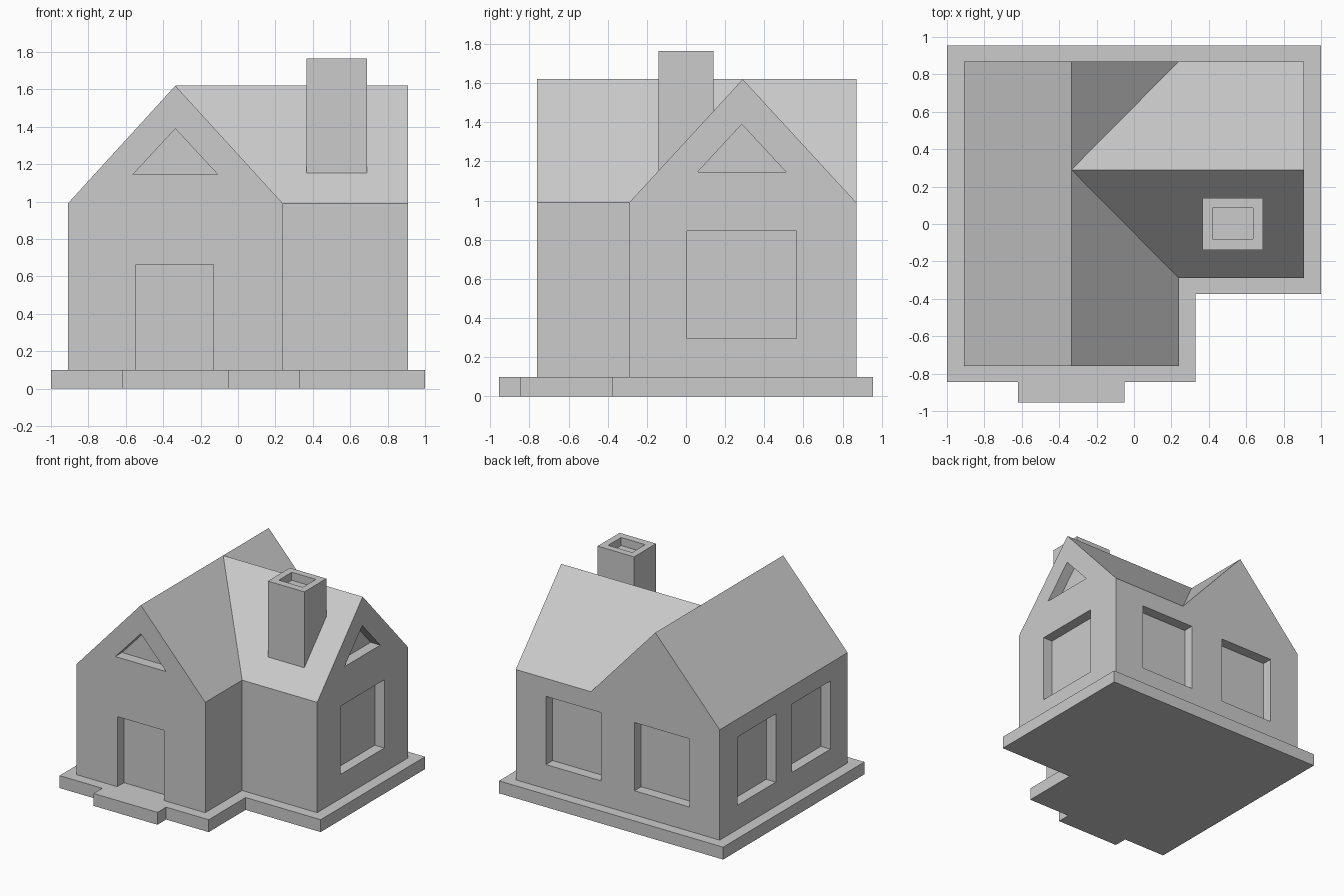
import bpy
from mathutils import Matrix, Vector

cube = bpy.data.objects.get("Cube")
if cube:
    bpy.data.objects.remove(cube, do_unlink=True)

grey = bpy.data.materials.new("light grey")
grey.use_nodes = True
grey.diffuse_color = (0.6, 0.6, 0.6, 1)
shader = next(n for n in grey.node_tree.nodes if n.type == "BSDF_PRINCIPLED")
shader.inputs["Base Color"].default_value = grey.diffuse_color
shader.inputs["Roughness"].default_value = 0.8

FLOOR, EAVE, RIDGE = 0.1, 0.99, 1.62
LEFT, RIGHT, FRONT, BACK = -0.91, 0.91, -0.76, 0.87
RECESS = 0.085


def prism(name, profile, axis, start, end):
    """Extrude a 2D profile along x (profile y,z), y (profile x,z) or z (profile x,y)."""
    def place(a, b, t):
        return {"x": (t, a, b), "y": (a, t, b), "z": (a, b, t)}[axis]

    n = len(profile)
    verts = [place(a, b, t) for t in (start, end) for a, b in profile]
    faces = [tuple(range(n)), tuple(range(n, 2 * n))]
    faces += [(i, (i + 1) % n, n + (i + 1) % n, n + i) for i in range(n)]
    mesh = bpy.data.meshes.new(name)
    mesh.from_pydata(verts, [], faces)
    obj = bpy.data.objects.new(name, mesh)
    bpy.context.collection.objects.link(obj)
    obj.data.materials.append(grey)
    # Make all normals point outwards
    bpy.context.view_layer.objects.active = obj
    bpy.ops.object.select_all(action="DESELECT")
    obj.select_set(True)
    bpy.ops.object.mode_set(mode="EDIT")
    bpy.ops.mesh.select_all(action="SELECT")
    bpy.ops.mesh.normals_make_consistent(inside=False)
    bpy.ops.object.mode_set(mode="OBJECT")
    return obj


def rect(a0, a1, b0, b1):
    return [(a0, b0), (a1, b0), (a1, b1), (a0, b1)]


def gable(a0, a1):
    return [(a0, FLOOR), (a1, FLOOR), (a1, EAVE), ((a0 + a1) / 2, RIDGE), (a0, EAVE)]


def combine(target, tool, operation):
    """Apply a boolean and discard its helper."""
    tool.hide_render = True
    mod = target.modifiers.new("boolean", "BOOLEAN")
    mod.operation, mod.object, mod.solver = operation, tool, "EXACT"
    bpy.context.view_layer.objects.active = target
    bpy.ops.object.modifier_apply(modifier=mod.name)
    bpy.data.objects.remove(tool, do_unlink=True)


# Ground slab with the notch of the L plan and the door step
prism("base_slab", [(-1, 0.955), (-1, -0.845), (-0.62, -0.845), (-0.62, -0.955),
                    (-0.05, -0.955), (-0.05, -0.845), (0.33, -0.845),
                    (0.33, -0.375), (1, -0.375), (1, 0.955)], "z", 0, FLOOR)

# House body: two crossing gabled wings
house = prism("house_body", gable(LEFT, 0.24), "y", FRONT, BACK)
wing = prism("side_wing", gable(-0.29, BACK), "x", -0.335, RIGHT)
combine(house, wing, "UNION")


def recess(profile, axis, wall):
    """Sink an opening into an outer wall."""
    side = 1 if wall > 0 else -1
    cutter = prism("cutter", profile, axis, wall - side * RECESS, wall + side * 0.1)
    combine(house, cutter, "DIFFERENCE")


def attic(centre):
    return [(centre - 0.227, 1.145), (centre + 0.227, 1.145), (centre, 1.39)]


# Door, attic windows and the gable wall window
recess(rect(-0.545, -0.13, 0.05, 0.665), "y", FRONT)
recess(attic(-0.335), "y", FRONT)
recess(attic(0.285), "x", RIGHT)
sill, head = 0.295, 0.845
recess(rect(0.005, 0.565, sill, head), "x", RIGHT)

# Paired windows on the back and the long side wall
for start in (-0.64, 0.15):
    recess(rect(start, start + 0.49, sill, head), "y", BACK)
for start in (-0.54, 0.155):
    recess(rect(start, start + 0.49, sill, head), "x", LEFT)

# Chimney with a shallow flue
chimney = prism("chimney", rect(0.365, 0.69, -0.14, 0.14), "z", 1.1, 1.765)
flue = prism("cutter", rect(0.42, 0.635, -0.08, 0.085), "z", 1.7, 1.9)
combine(chimney, flue, "DIFFERENCE")
